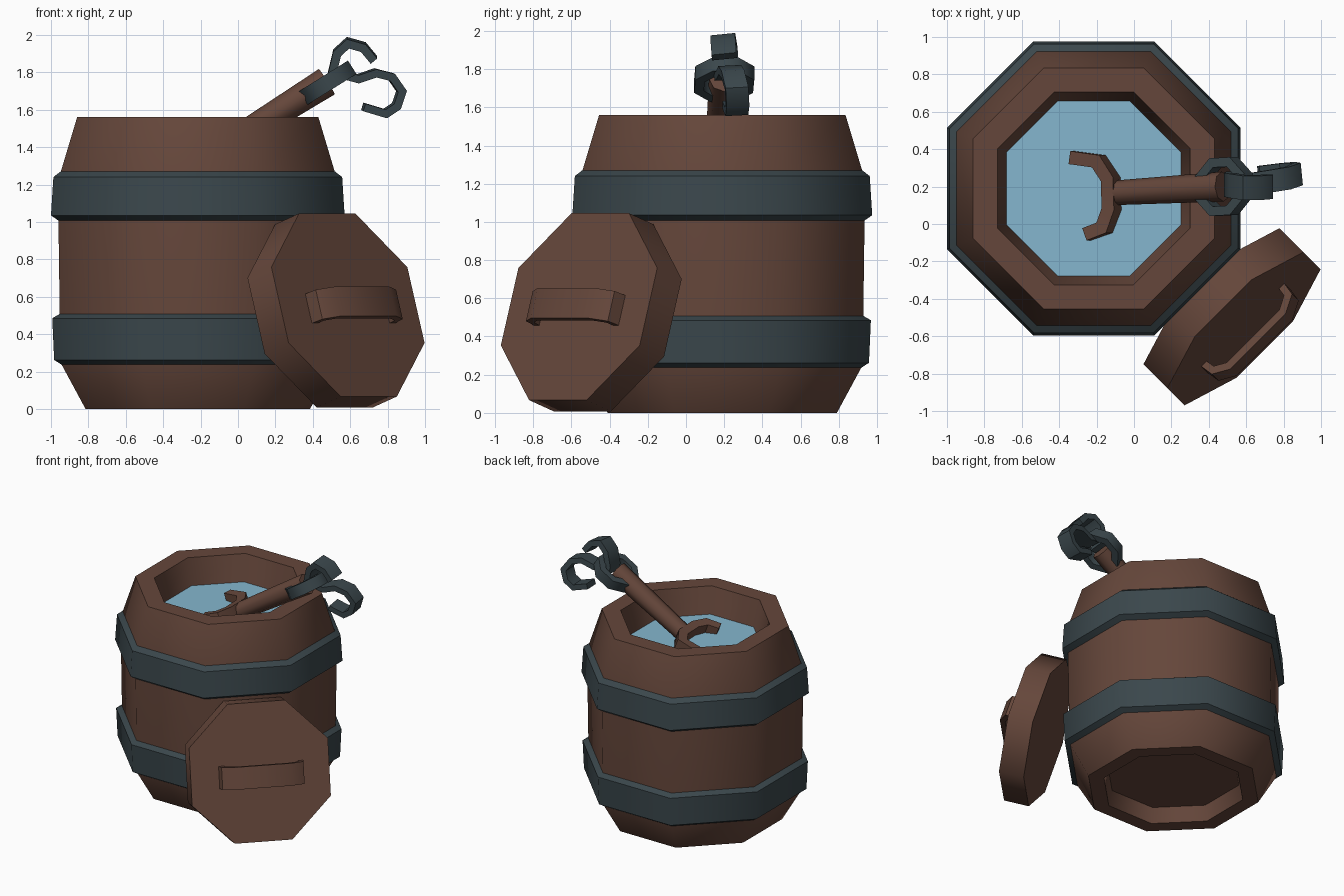
import bpy, bmesh, math
from mathutils import Vector, Matrix

if "Cube" in bpy.data.objects:
    bpy.data.objects.remove(bpy.data.objects["Cube"])


def material(name, rgb):
    m = bpy.data.materials.new(name)
    m.diffuse_color = (*rgb, 1)
    m.use_nodes = True
    m.node_tree.nodes["Principled BSDF"].inputs["Base Color"].default_value = m.diffuse_color
    return m


WOOD = material("brown wood", (0.130, 0.062, 0.043))
IRON = material("dark iron", (0.043, 0.063, 0.072))
WATER = material("pale blue water", (0.235, 0.47, 0.62))


def finish(bm, name, mat, matrix=None, angle=47):
    bmesh.ops.recalc_face_normals(bm, faces=bm.faces)
    me = bpy.data.meshes.new(name)
    bm.to_mesh(me)
    bm.free()
    me.materials.append(mat)
    ob = bpy.data.objects.new(name, me)
    bpy.context.collection.objects.link(ob)
    if matrix:
        ob.matrix_world = matrix
    bpy.ops.object.select_all(action='DESELECT')
    ob.select_set(True)
    bpy.context.view_layer.objects.active = ob
    bpy.ops.object.shade_smooth_by_angle(angle=math.radians(angle))
    return ob


def lathe(name, profile, mat, matrix=None, closed=False):
    """Eight-sided turning; profile is (distance to flat, z)."""
    bm = bmesh.new()
    k = 1 / math.cos(math.pi / 8)
    rings = [[bm.verts.new((r * k * math.cos((i + .5) * math.pi / 4),
                            r * k * math.sin((i + .5) * math.pi / 4), z))
              for i in range(8)] for r, z in profile]
    pairs = list(zip(rings, rings[1:]))
    if closed:
        pairs.append((rings[-1], rings[0]))
    else:
        bm.faces.new(rings[0])
        if len(rings) > 1:
            bm.faces.new(rings[-1])
    for a, b in pairs:
        for i in range(8):
            j = (i + 1) % 8
            bm.faces.new((a[i], a[j], b[j], b[i]))
    return finish(bm, name, mat, matrix)


def strap(name, pts, across, width, thick, mat, matrix=None, closed=False):
    """Flat bar swept along a path, with mitred corners."""
    bm = bmesh.new()
    P = [Vector(p) for p in pts]
    w = Vector(across).normalized()
    n = len(P)
    rings = []
    for i, p in enumerate(P):
        a = P[i - 1] if (i or closed) else p
        b = P[(i + 1) % n] if (i < n - 1 or closed) else p
        t0 = (p - a).normalized() if a != p else (b - p).normalized()
        t1 = (b - p).normalized() if b != p else t0
        side = (t0 + t1).cross(w).normalized()
        miter = 1 / max(.6, side.dot(t0.cross(w).normalized()))
        s = side * thick / 2 * miter
        h = w * width / 2
        rings.append([bm.verts.new(p + q) for q in (s + h, s - h, -s - h, -s + h)])
    for i in range(n if closed else n - 1):
        a, b = rings[i], rings[(i + 1) % n]
        for k in range(4):
            bm.faces.new((a[k], a[(k + 1) % 4], b[(k + 1) % 4], b[k]))
    if not closed:
        bm.faces.new(rings[0])
        bm.faces.new(rings[-1])
    return finish(bm, name, mat, matrix)


# Barrel body with recessed underside and open top
place = Matrix.Translation((-0.215, 0.19, 0))
lathe("barrel_body", [(.465, .12), (.49, 0), (.60, 0), (.735, .25), (.738, .5),
                      (.745, 1.0), (.735, 1.26), (.645, 1.56), (.515, 1.56),
                      (.465, 1.345)], WOOD, place)
lathe("water_surface", [(.467, 1.355)], WATER, place)

# Iron hoops
lathe("upper_hoop", [(.735, 1.0), (.785, 1.035), (.772, 1.24), (.733, 1.27)],
      IRON, place, closed=True)
lathe("lower_hoop", [(.725, .235), (.768, .262), (.778, .485), (.735, .51)],
      IRON, place, closed=True)

# Lid leaning on the barrel: local x along lid, y up the lid, z outward
tilt = math.radians(17.8)
s2 = math.sqrt(.5)
along = Vector((s2, s2, 0))
out = Vector((s2, -s2, 0)) * math.cos(tilt) + Vector((0, 0, math.sin(tilt)))
up = out.cross(along)
lean = Matrix((along, up, out)).transposed().to_4x4()
lean.translation = (0.588, -0.56, 0.556)
lathe("lid", [(.514, -.19), (.514, 0)], WOOD, lean)
strap("lid_handle", [(-.285, -.02, -.01), (-.275, -.02, .06), (-.2, -.02, .105),
                     (.21, -.02, .105), (.295, -.02, .06), (.305, -.02, -.01)],
      (0, 1, 0), .165, .04, WOOD, lean)

# Wooden shaft with curved head resting in the water
low, high = Vector((-.13, .165, 1.37)), Vector((.475, .2, 1.75))
d = high - low
bm = bmesh.new()
bmesh.ops.create_cone(bm, cap_ends=True, segments=8, radius1=.065, radius2=.08,
                      depth=d.length)
finish(bm, "shaft", WOOD,
       Matrix.Translation((low + high) / 2) @ d.to_track_quat('Z', 'Y').to_matrix().to_4x4())
strap("curved_head", [(-.32, .355, 1.345), (-.18, .335, 1.37), (-.12, .24, 1.38),
                      (-.115, .08, 1.38), (-.15, -.02, 1.37), (-.24, -.055, 1.345)],
      (-.35, 0, .9), .14, .07, WOOD)

# Iron ring lying along the shaft end, and two open hooks
d.normalize()
side = Vector((0, 1, 0))
centre = Vector((.48, .2, 1.745))
ring = [centre + .14 * (d * math.cos((i + .5) * math.pi / 4)
                        + side * math.sin((i + .5) * math.pi / 4)) for i in range(8)]
strap("iron_ring", ring, d.cross(side), .085, .05, IRON, closed=True)
strap("upper_hook", [(.515, .215, 1.75), (.505, .21, 1.80), (.53, .205, 1.905),
                     (.588, .195, 1.958), (.67, .195, 1.935), (.727, .2, 1.866)],
      (0, 1, .1), .13, .045, IRON)
strap("lower_hook", [(.55, .2, 1.79), (.64, .215, 1.765), (.735, .23, 1.797),
                     (.822, .245, 1.775), (.874, .265, 1.70), (.847, .27, 1.62),
                     (.787, .265, 1.58), (.67, .25, 1.615)],
      (-.1, 1, .05), .12, .042, IRON)
